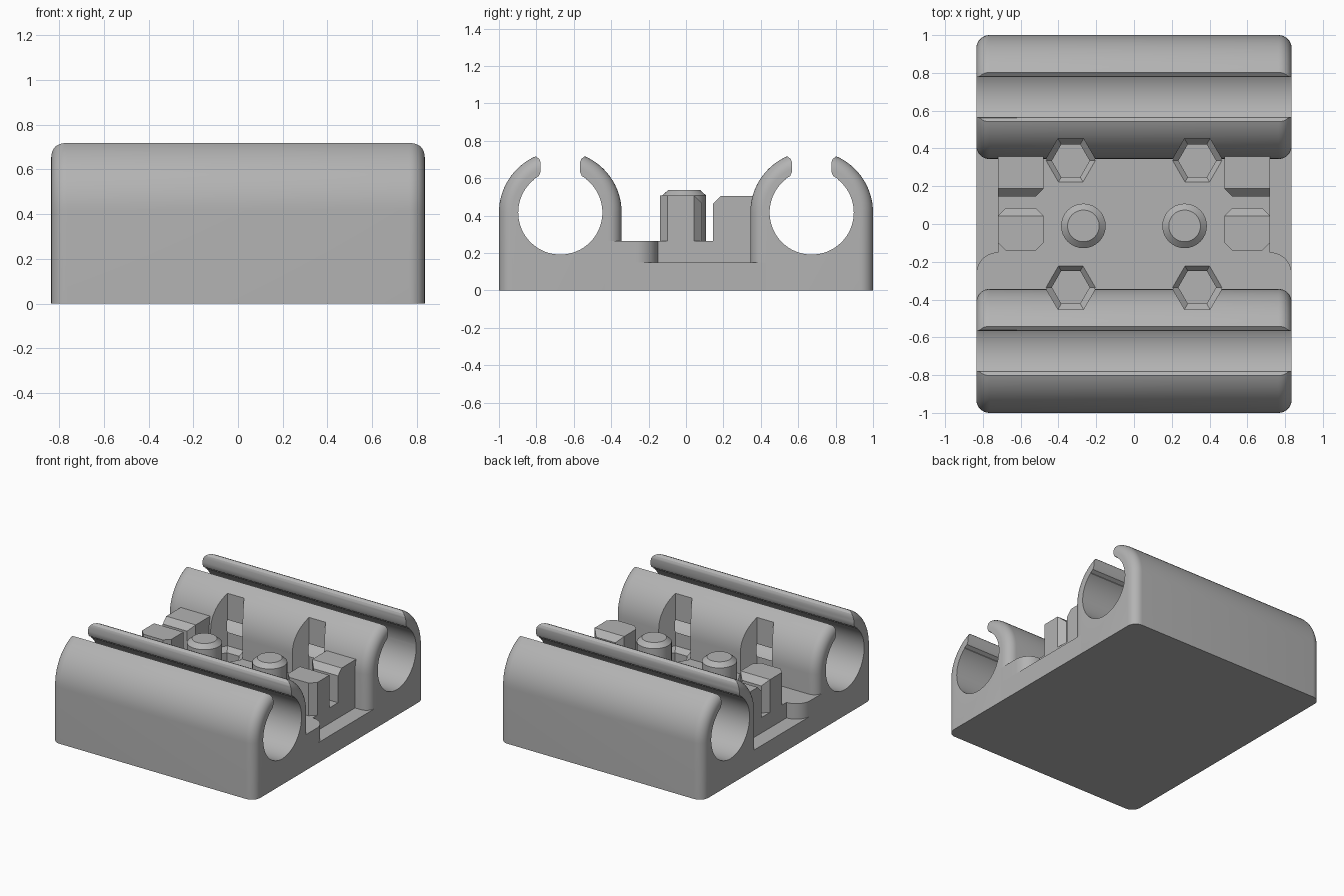
import bpy, bmesh
from math import sin, cos, pi, radians
from mathutils import Matrix

if "Cube" in bpy.data.objects:
    bpy.data.objects.remove(bpy.data.objects["Cube"])

grey = bpy.data.materials.new("plain_grey")
grey.use_nodes = True
colour = (0.45, 0.45, 0.45, 1)
grey.diffuse_color = colour
grey.node_tree.nodes["Principled BSDF"].inputs["Base Color"].default_value = colour

HALF_X = 0.835      # half length of the clips
CLIP_Y = 0.672      # clip axis
CLIP_Z = 0.417
OUTER, BORE, FILLET = 0.328, 0.225, 0.07
FLOOR, DECK = 0.15, 0.265


def finish(name, bm):
    bmesh.ops.recalc_face_normals(bm, faces=bm.faces)
    mesh = bpy.data.meshes.new(name)
    bm.to_mesh(mesh)
    bm.free()
    mesh.materials.append(grey)
    ob = bpy.data.objects.new(name, mesh)
    bpy.context.collection.objects.link(ob)
    return ob


def loft(name, rings):
    """Skin a list of equal closed rings and cap both ends."""
    bm = bmesh.new()
    rows = [[bm.verts.new(p) for p in ring] for ring in rings]
    n = len(rows[0])
    for a, b in zip(rows, rows[1:]):
        for i in range(n):
            j = (i + 1) % n
            bm.faces.new((a[i], a[j], b[j], b[i]))
    bm.faces.new(rows[0])
    bm.faces.new(rows[-1])
    return finish(name, bm)


def slab(name, outline, z0, z1):
    return loft(name, [[(x, y, z) for x, y in outline] for z in (z0, z1)])


def circle(x, y, r, z, n, start=0):
    return [(x + r * cos(start + 2 * pi * i / n),
             y + r * sin(start + 2 * pi * i / n), z) for i in range(n)]


def active(ob):
    bpy.ops.object.select_all(action="DESELECT")
    ob.select_set(True)
    bpy.context.view_layer.objects.active = ob


def cut(ob, cutters):
    active(ob)
    for c in cutters:
        c.hide_render = True
        mod = ob.modifiers.new("cut", "BOOLEAN")
        mod.operation, mod.solver, mod.object = "DIFFERENCE", "EXACT", c
        bpy.ops.object.modifier_apply(modifier=mod.name)


def smooth(ob):
    active(ob)
    bpy.ops.object.shade_smooth_by_angle(angle=radians(25))


# Base floor, and raised deck with side notches and rounded front corners
slab("base_floor", [(-HALF_X, -0.43), (HALF_X, -0.43), (HALF_X, 0.43), (-HALF_X, 0.43)], 0, FLOOR)
r = 0.115
half = [(HALF_X, -0.43)]
half += [(HALF_X - r + r * cos(a), -0.15 - r + r * sin(a))
         for a in [pi / 2 * i / 10 for i in range(11)]]
half += [(0.72, 0.43)]
deck = slab("deck", half + [(-x, y) for x, y in reversed(half)], 0.1, DECK)

# Hexagonal pockets with a chamfered rim
pockets = []
for sx in (-1, 1):
    for sy in (-1, 1):
        x, y = sx * 0.335, sy * 0.335
        pockets.append(loft("pocket_cutter", [
            circle(x, y, 0.1, 0.08, 6), circle(x, y, 0.1, DECK - 0.03, 6),
            circle(x, y, 0.135, DECK + 0.005, 6), circle(x, y, 0.135, 0.8, 6)]))
cut(deck, pockets)
smooth(deck)


# Open tube clips with filleted ends
def arch(x, y, inset):
    w = OUTER - inset
    pts = [(x, y + w * cos(pi * i / 40), CLIP_Z + w * sin(pi * i / 40)) for i in range(41)]
    return pts + [(x, y - w, 0), (x, y + w, 0)]


ends = [(HALF_X - FILLET + FILLET * sin(a), FILLET * (1 - cos(a)))
        for a in [pi / 2 * i / 8 for i in range(9)]]
stations = [(-x, d) for x, d in reversed(ends)] + ends
lip = [(0.14, 0.56), (0.14, 0.597), (0.115, 0.612), (0.105, 0.635),
       (0.105, 0.685), (0.112, 0.703), (0.13, 0.717), (0.17, 0.76)]
mouth = lip + [(-u, z) for u, z in reversed(lip)]

for name, cy in (("front_clip", -CLIP_Y), ("back_clip", CLIP_Y)):
    clip = loft(name, [arch(x, cy, d) for x, d in stations])
    bore = loft("bore_cutter", [[(x, cy + p[0], CLIP_Z + p[1])
                for p in circle(0, 0, BORE, 0, 64)] for x in (-1, 1)])
    slot = loft("mouth_cutter", [[(x, cy + u, z) for u, z in mouth] for x in (-1, 1)])
    cut(clip, [bore, slot] + [p for p in pockets if p.data.vertices[0].co.y * cy > 0])
    smooth(clip)
    for c in (bore, slot):
        bpy.data.objects.remove(c)
for p in pockets:
    bpy.data.objects.remove(p)


# Catch blocks on both sides, with chamfered corners
def block(name, x0, x1, y0, y1, top, chamfer):
    bm = bmesh.new()
    bmesh.ops.create_cube(bm, size=1, matrix=Matrix.Translation(
        ((x0 + x1) / 2, (y0 + y1) / 2, (DECK - 0.02 + top) / 2))
        @ Matrix.Diagonal((abs(x1 - x0), y1 - y0, top - DECK + 0.02, 1)))
    for upright in (True, False):
        edges = []
        for e in bm.edges:
            a, b = e.verts[0].co, e.verts[1].co
            vertical = abs(a.z - b.z) > 0.1
            if vertical == upright and chamfer((a + b) / 2, vertical):
                edges.append(e)
        bmesh.ops.bevel(bm, geom=edges, offset=0.042, segments=1, affect="EDGES")
    return finish(name, bm)


for side, s in (("left", 1), ("right", -1)):
    block(side + "_front_block", s * 0.478, s * 0.72, -0.14, 0.085, 0.508,
          lambda m, v: v or (m.y > 0.08 and m.z > 0.5))
    block(side + "_back_block", s * 0.478, s * 0.72, 0.145, 0.41, 0.506,
          lambda m, v: m.y < 0.15 and (abs(m.x) < 0.5 if v else m.z > 0.5))
    # Round pin with a chamfered top
    pin = loft(side + "_pin", [circle(s * 0.268, -0.01, pr, z, 32)
               for pr, z in ((0.118, DECK - 0.02), (0.118, 0.508), (0.084, 0.538))])
    smooth(pin)
